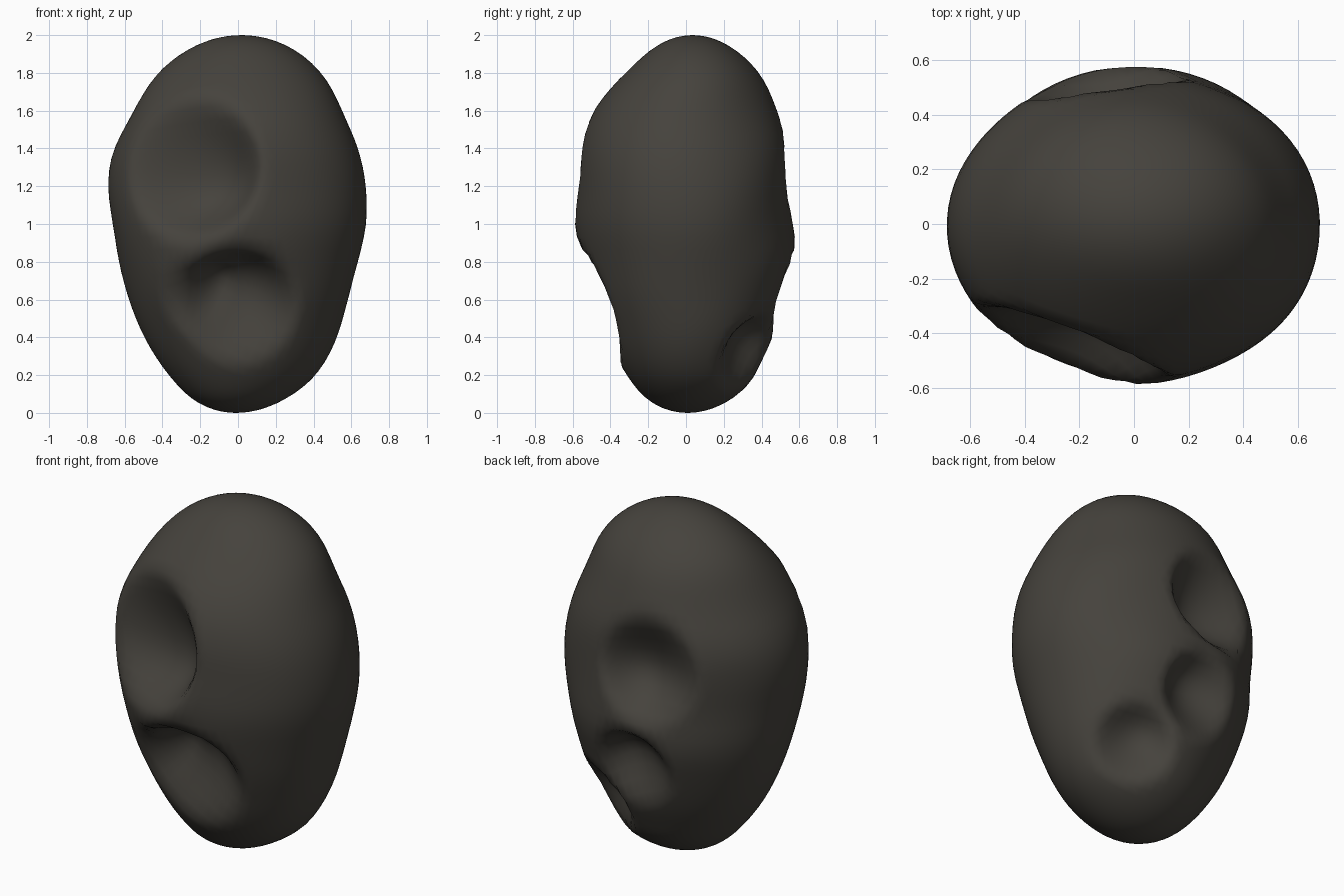
import bpy, bmesh, math
from mathutils import Vector

if "Cube" in bpy.data.objects:
    bpy.data.objects.remove(bpy.data.objects["Cube"])

# Body profile: height, x scale, y scale, x centre, y centre
PROFILE = [
    (0.00, .65, .60, -.02, .00), (0.10, .655, .60, .02, .03),
    (0.20, .64, .55, .025, .02), (0.40, .63, .54, .015, .02),
    (0.60, .63, .555, .005, .01), (0.80, .643, .575, .00, .02),
    (1.00, .67, .575, .012, -.01), (1.20, .698, .58, .00, -.01),
    (1.40, .708, .61, -.01, -.01), (1.60, .68, .606, .00, -.01),
    (1.80, .715, .59, .01, .035), (1.90, .73, .57, .01, .045),
    (2.00, .73, .57, .02, .03)]

# Dents: centre, radius, push of the dent floor (inward plus sideways undercut)
DENTS = [
    ((-.25, -.50, 1.30), .40, (.17, .22, -.09)),
    ((.00, -.46, .57), .34, (.00, .20, .13)),
    ((-.22, -.46, .60), .22, (.05, .06, .04)),
    ((-.11, .53, 1.24), .31, (.07, -.20, -.06)),
    ((-.02, .54, .64), .25, (.03, -.13, .08)),
    ((.27, .32, .33), .23, (-.08, -.08, .09)),
]


def lookup(z):
    z = min(max(z, 0), 2)
    for a, b in zip(PROFILE, PROFILE[1:]):
        if z <= b[0]:
            t = (z - a[0]) / (b[0] - a[0])
            return [p + (q - p) * t for p, q in zip(a[1:], b[1:])]
    return list(PROFILE[-1][1:])


def profile(z):
    samples = [lookup(z + d) for d in (-.09, -.045, 0, .045, .09)]
    return [sum(s) / 5 for s in zip(*samples)]


# Rounded boulder
bm = bmesh.new()
bmesh.ops.create_icosphere(bm, subdivisions=5, radius=1)
for v in bm.verts:
    x, y, z = v.co
    kx, ky, cx, cy = profile(z + 1)
    p = Vector((cx + kx * x, cy + ky * y, z + 1))
    move = Vector()
    for centre, radius, push in DENTS:
        d = (p - Vector(centre)).length / radius
        if d < 1:
            move += Vector(push) * (1 - d * d) ** 1.5
    # Gentle lumps
    lump = .006 * math.sin(7 * p.x + 5 * p.z) * math.sin(6 * p.y - 4 * p.z)
    p.x += lump * x
    p.y += lump * y
    v.co = p + move

mesh = bpy.data.meshes.new("boulder")
bm.to_mesh(mesh)
bm.free()
for f in mesh.polygons:
    f.use_smooth = True
boulder = bpy.data.objects.new("boulder", mesh)
bpy.context.collection.objects.link(boulder)

# Dark stone
stone = bpy.data.materials.new("dark_stone")
stone.diffuse_color = (.06, .055, .046, 1)
stone.use_nodes = True
stone.node_tree.nodes["Principled BSDF"].inputs["Base Color"].default_value = stone.diffuse_color
mesh.materials.append(stone)
